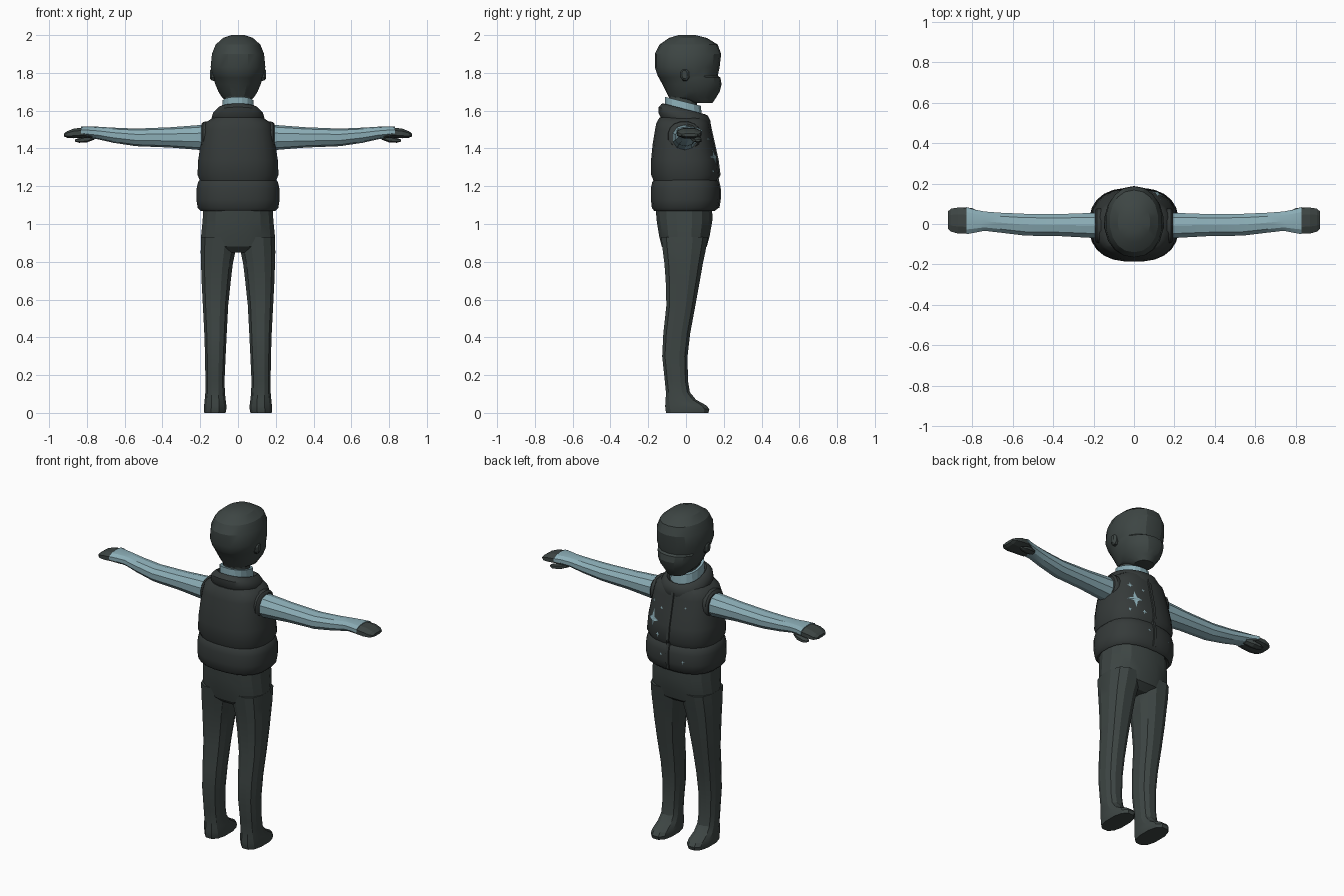
import bpy, bmesh, math
from mathutils import Vector
from mathutils.bvhtree import BVHTree

cube = bpy.data.objects.get("Cube")
if cube:
    bpy.data.objects.remove(cube, do_unlink=True)


def material(name, colour):
    mat = bpy.data.materials.new(name)
    mat.use_nodes = True
    mat.diffuse_color = (*colour, 1)
    mat.node_tree.nodes["Principled BSDF"].inputs["Base Color"].default_value = (*colour, 1)
    return mat


CLOTH = material("dark cloth", (.047, .06, .057))
PADDED = material("padded vest", (.036, .043, .042))
SHIRT = material("pale blue", (.26, .42, .47))


def finish(name, bm, mat, smooth=None):
    bmesh.ops.recalc_face_normals(bm, faces=bm.faces)
    mesh = bpy.data.meshes.new(name)
    bm.to_mesh(mesh)
    bm.free()
    mesh.materials.append(mat)
    obj = bpy.data.objects.new(name, mesh)
    bpy.context.collection.objects.link(obj)
    if smooth:
        bpy.ops.object.select_all(action="DESELECT")
        obj.select_set(True)
        bpy.context.view_layer.objects.active = obj
        bpy.ops.object.shade_smooth_by_angle(angle=math.radians(smooth))
    return obj


def loft(name, rings, mat, sides=16, axis="z", power=2.3, tilt=0, smooth=None, side=1):
    """Skin rounded sections: (position, low u, high u, low v, high v)."""
    bm = bmesh.new()
    loops = []
    for pos, u0, u1, v0, v1 in rings:
        loop = []
        for i in range(sides):
            a = math.tau * (i + .5) / sides
            c, s = math.cos(a), math.sin(a)
            u = (u0 + u1) / 2 + (u1 - u0) / 2 * math.copysign(abs(c) ** (2 / power), c)
            v = (v0 + v1) / 2 + (v1 - v0) / 2 * math.copysign(abs(s) ** (2 / power), s)
            co = (u * side, v, pos + tilt * v) if axis == "z" else (pos * side, u, v)
            loop.append(bm.verts.new(co))
        loops.append(loop)
    for a, b in zip(loops, loops[1:]):
        for i in range(sides):
            j = (i + 1) % sides
            bm.faces.new((a[i], a[j], b[j], b[i]))
    bm.faces.new(loops[0])
    bm.faces.new(loops[-1])
    return finish(name, bm, mat, smooth)


def body(name, rings, mat, **options):
    """Loft of sections that are symmetric in x: (z, half width, back, front)."""
    return loft(name, [(z, -w, w, b, f) for z, w, b, f in rings], mat, **options)


# Head in a snug hood, with a step at the top of the face mask
body("head", [
    (1.64, .055, .03, .14), (1.67, .085, -.09, .16), (1.7, .105, -.105, .178),
    (1.74, .122, -.125, .188), (1.776, .132, -.145, .182), (1.784, .135, -.15, .168),
    (1.83, .147, -.165, .178), (1.9, .14, -.165, .186), (1.95, .12, -.14, .168),
    (1.985, .08, -.09, .11), (2, .035, -.04, .05)], CLOTH, sides=18, power=2.15, smooth=22)
body("neck", [(1.55, .07, -.09, .06), (1.7, .07, -.09, .06)], CLOTH)
body("shirt_neckband", [(1.55, .09, -.115, .09), (1.645, .083, -.113, .08)],
     SHIRT, tilt=-.25)

# Padded vest: torso, hem roll and sloping collar
vest = body("vest_torso", [
    (1.2, .2, -.17, .16), (1.235, .205, -.175, .165), (1.26, .216, -.186, .178),
    (1.34, .212, -.186, .168), (1.42, .2, -.178, .15), (1.5, .187, -.165, .132),
    (1.535, .175, -.158, .125), (1.565, .13, -.14, .11)], PADDED, sides=24, power=2.5, smooth=40)
hem = body("vest_hem", [
    (1.09, .18, -.16, .14), (1.07, .2, -.17, .155), (1.085, .215, -.182, .172),
    (1.13, .222, -.187, .18), (1.19, .22, -.187, .18), (1.222, .213, -.18, .172),
    (1.237, .2, -.17, .16)], PADDED, sides=24, power=2.5, smooth=40)
body("vest_collar", [
    (1.52, .13, -.13, .12), (1.55, .142, -.148, .132), (1.58, .133, -.148, .13),
    (1.603, .112, -.13, .118), (1.607, .1, -.12, .105), (1.59, .09, -.11, .09)],
    PADDED, sides=20, tilt=-.26, smooth=40)


# Hips and waist
body("trouser_hips", [
    (1.12, .185, -.165, .14), (1.02, .19, -.158, .142), (.94, .198, -.145, .128),
    (.88, .196, -.13, .112), (.85, .12, -.1, .07)], CLOTH, sides=16, power=2.5, smooth=22)

for label, side in (("left", 1), ("right", -1)):
    # Trouser leg running down into the foot
    loft(label + "_leg", [
        (.93, .005, .198, -.135, .12), (.85, .012, .2, -.125, .105),
        (.79, .025, .198, -.117, .092), (.7, .036, .195, -.11, .076),
        (.57, .05, .188, -.106, .052), (.42, .058, .18, -.122, .024),
        (.3, .064, .176, -.128, .01), (.17, .07, .174, -.114, .012),
        (.11, .068, .174, -.108, .022), (.07, .064, .178, -.11, .055),
        (.04, .06, .181, -.113, .11), (.02, .06, .182, -.113, .127),
        (0, .064, .18, -.108, .122)], CLOTH, sides=12, power=2.5, smooth=22, side=side)

    # Shirt sleeve flaring over the back of the hand
    loft(label + "_sleeve", [
        (.12, -.072, .06, 1.39, 1.53), (.2, -.072, .058, 1.392, 1.524),
        (.36, -.063, .052, 1.405, 1.512), (.54, -.06, .053, 1.412, 1.505),
        (.66, -.045, .058, 1.43, 1.51), (.74, -.036, .064, 1.448, 1.515),
        (.79, -.046, .074, 1.455, 1.517), (.83, -.054, .087, 1.463, 1.515)],
        SHIRT, sides=10, axis="x", power=2.2, smooth=20, side=side)
    loft(label + "_armhole_rim", [
        (.15, -.1, .08, 1.38, 1.545), (.184, -.095, .078, 1.385, 1.542),
        (.194, -.082, .068, 1.392, 1.53)], PADDED, axis="x", smooth=40, side=side)

    # Gloved hand and thumb
    loft(label + "_hand", [
        (.77, -.03, .06, 1.452, 1.48), (.82, -.053, .084, 1.455, 1.512),
        (.87, -.052, .086, 1.452, 1.507), (.905, -.042, .08, 1.455, 1.492),
        (.921, -.025, .065, 1.463, 1.48)], CLOTH, sides=8, axis="x", side=side)
    loft(label + "_thumb", [
        (.76, .02, .06, 1.447, 1.47), (.8, .03, .082, 1.432, 1.465),
        (.84, .04, .085, 1.43, 1.455), (.862, .05, .075, 1.436, 1.448)],
        CLOTH, sides=6, axis="x", side=side)

    # Ear shape beneath the hood
    loft(label + "_ear", [
        (.12, -.03, .02, 1.755, 1.825), (.14, -.03, .018, 1.757, 1.823),
        (.149, -.022, .005, 1.77, 1.815)], CLOTH, sides=8, axis="x", side=side)


# Details laid on the front of the vest
depsgraph = bpy.context.evaluated_depsgraph_get()
depsgraph.update()
surfaces = [BVHTree.FromObject(o, depsgraph) for o in (vest, hem)]


def on_front(x, z, lift):
    hits = [t.ray_cast(Vector((x, 1, z)), Vector((0, -1, 0)))[0] for t in surfaces]
    return Vector((x, max(h.y for h in hits if h) + lift, z))


def star(name, x, z, size):
    bm = bmesh.new()
    centre = bm.verts.new(on_front(x, z, .005))
    rim = []
    for i in range(16):
        # long points, deep notches, and a halfway point between them
        r = size * (1, .6, .32, .6)[i % 4]
        a = math.tau * (i // 2 * 2) / 16
        if i % 2:
            b = math.tau * (i + 1) / 16
            ra, rb = (size, size * .32) if i % 4 == 1 else (size * .32, size)
            dx = (ra * math.sin(a) + rb * math.sin(b)) / 2
            dz = (ra * math.cos(a) + rb * math.cos(b)) / 2
        else:
            dx, dz = r * math.sin(a), r * math.cos(a)
        rim.append(bm.verts.new(on_front(x + dx * .8, z + dz, .005)))
    for i in range(16):
        bm.faces.new((centre, rim[i], rim[(i + 1) % 16]))
    obj = finish(name, bm, SHIRT)
    if sum(p.normal.y for p in obj.data.polygons) < 0:
        obj.data.flip_normals()


star("large_star", .115, 1.355, .055)
for i, (x, z, size) in enumerate([
        (.13, 1.45, .018), (.06, 1.43, .012), (.07, 1.28, .018), (.15, 1.28, .012),
        (-.09, 1.46, .01), (.04, 1.17, .012), (-.1, 1.15, .012)]):
    star(f"small_star_{i}", x, z, size)

# Front closure: a narrow raised placket following the vest
bm = bmesh.new()
strips = []
for i in range(24):
    z = 1.085 + i * .0195
    strips.append([bm.verts.new(on_front(x, z, lift))
                   for x, lift in ((-.012, -.004), (-.008, .006), (.008, .006), (.012, -.004))])
for a, b in zip(strips, strips[1:]):
    for i in range(3):
        bm.faces.new((a[i], a[i + 1], b[i + 1], b[i]))
placket = finish("vest_placket", bm, PADDED, smooth=30)
if sum(p.normal.y for p in placket.data.polygons) < 0:
    placket.data.flip_normals()
